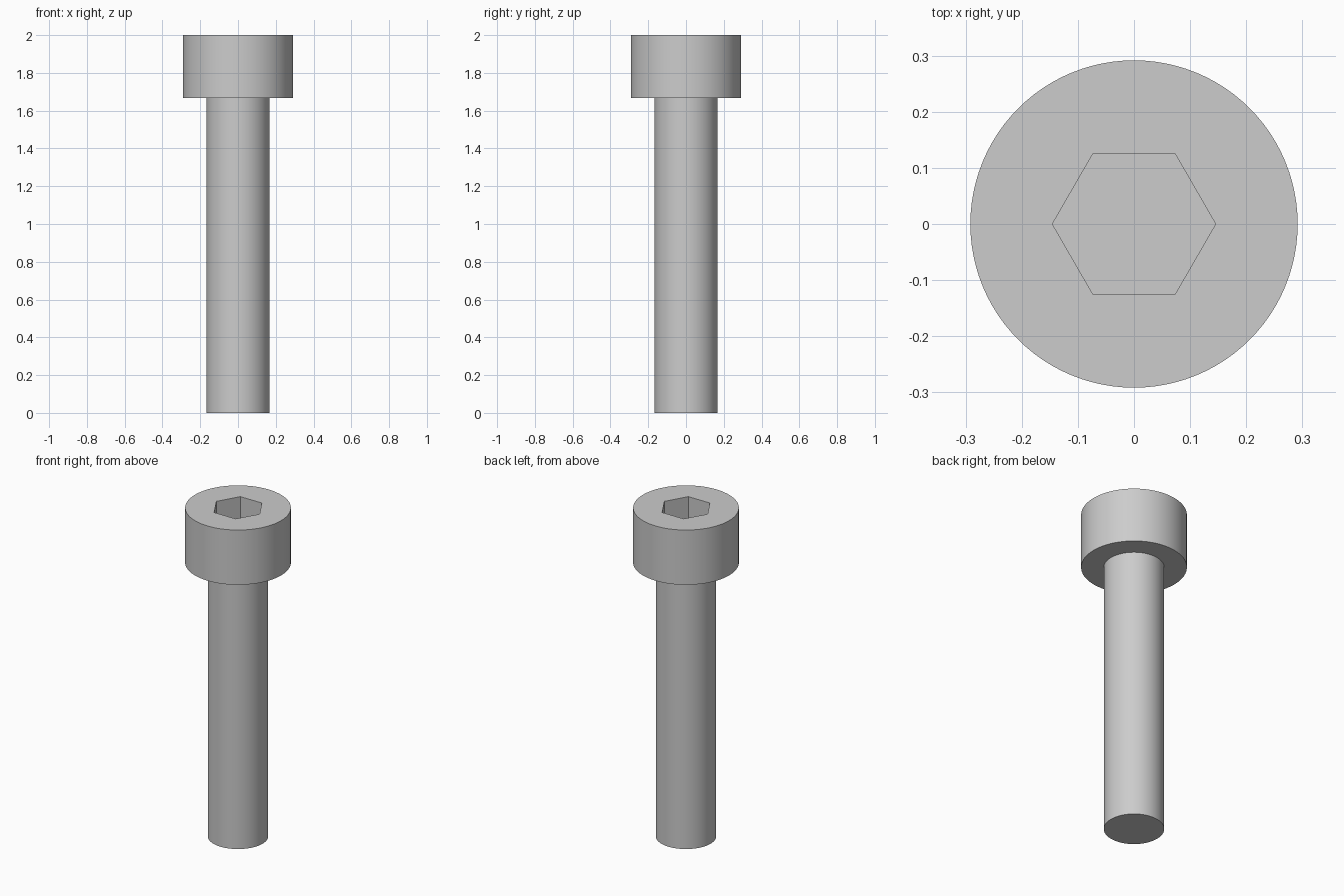
import bpy, bmesh, math

SIDES = 96
SHANK_R, HEAD_R, SOCKET_R = 0.1667, 0.2917, 0.1455
HEAD_Z, TOP_Z, SOCKET_Z = 1.6667, 2.0, 1.8333

cube = bpy.data.objects.get("Cube")
if cube:
    bpy.data.objects.remove(cube, do_unlink=True)

steel = bpy.data.materials.new("grey_steel")
steel.use_nodes = True
colour = (0.604, 0.604, 0.604, 1)
steel.diffuse_color = colour
steel.node_tree.nodes["Principled BSDF"].inputs["Base Color"].default_value = colour


def ring(bm, radius, z, sides):
    """Closed loop of edges at height z."""
    angles = [math.tau * i / sides for i in range(sides)]
    verts = [bm.verts.new((radius * math.cos(a), radius * math.sin(a), z)) for a in angles]
    return [bm.edges.new((verts[i - 1], verts[i])) for i in range(sides)]


def bridge(bm, lower, upper):
    bmesh.ops.bridge_loops(bm, edges=lower + upper)


def finish(bm, name):
    bmesh.ops.recalc_face_normals(bm, faces=bm.faces)
    mesh = bpy.data.meshes.new(name)
    bm.to_mesh(mesh)
    bm.free()
    mesh.materials.append(steel)
    obj = bpy.data.objects.new(name, mesh)
    bpy.context.collection.objects.link(obj)
    bpy.ops.object.select_all(action="DESELECT")
    obj.select_set(True)
    bpy.context.view_layer.objects.active = obj
    bpy.ops.object.shade_smooth_by_angle(angle=math.radians(30))


# Shank: plain cylinder, open where it meets the head
bm = bmesh.new()
end = ring(bm, SHANK_R, 0, SIDES)
bridge(bm, end, ring(bm, SHANK_R, HEAD_Z, SIDES))
bmesh.ops.contextual_create(bm, geom=end)
finish(bm, "shank")

# Head: underside, outer wall, top face around the hexagonal socket
bm = bmesh.new()
neck = ring(bm, SHANK_R, HEAD_Z, SIDES)
bottom = ring(bm, HEAD_R, HEAD_Z, SIDES)
rim = ring(bm, HEAD_R, TOP_Z, SIDES)
socket_rim = ring(bm, SOCKET_R, TOP_Z, 6)
socket_floor = ring(bm, SOCKET_R, SOCKET_Z, 6)
bridge(bm, neck, bottom)
bridge(bm, bottom, rim)
bmesh.ops.triangle_fill(bm, edges=rim + socket_rim, use_beauty=True, normal=(0, 0, 1))
bridge(bm, socket_rim, socket_floor)
bmesh.ops.contextual_create(bm, geom=socket_floor)
finish(bm, "socket_head")
